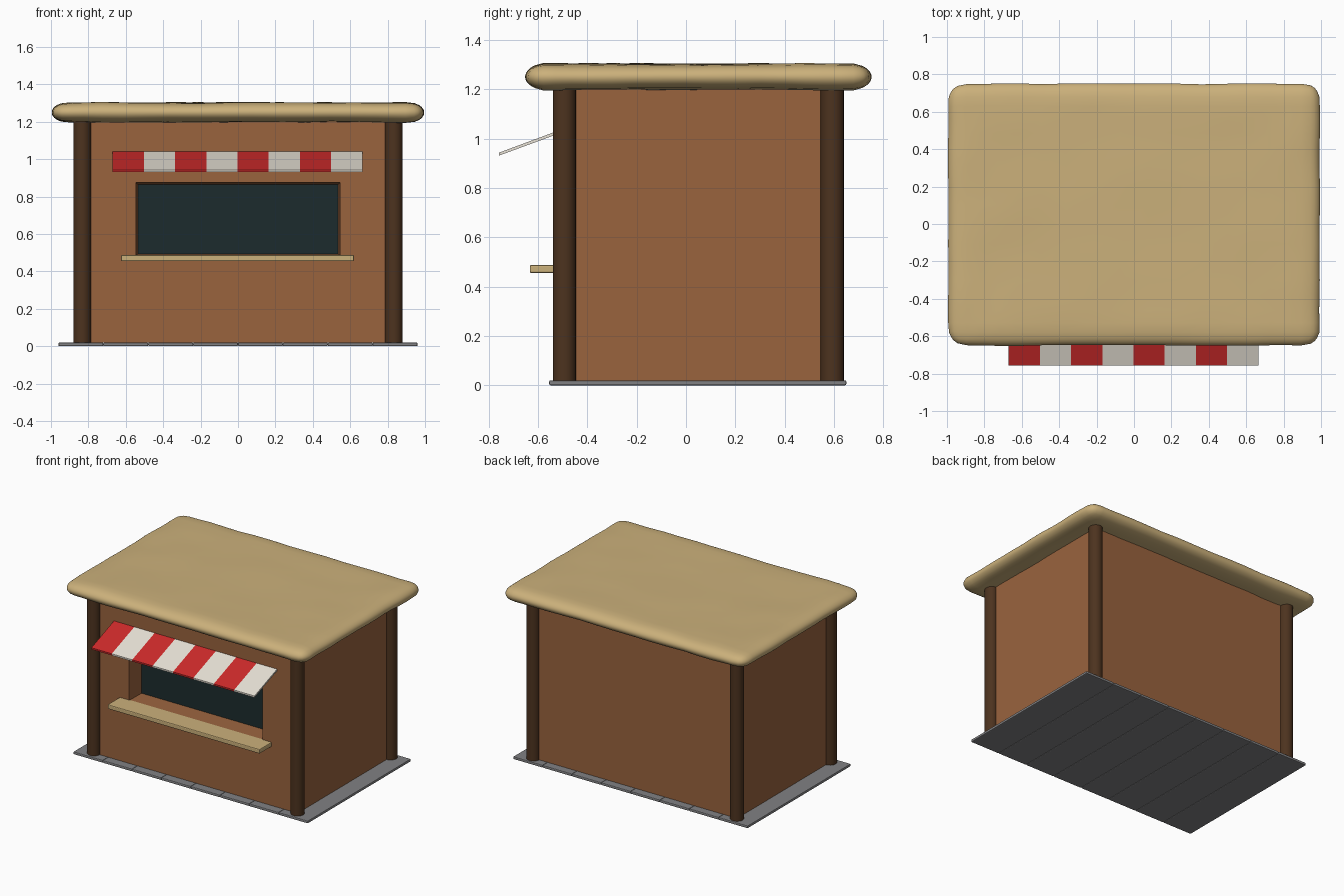
import bpy, bmesh, math
from mathutils import Vector, noise

if "Cube" in bpy.data.objects:
    bpy.data.objects.remove(bpy.data.objects["Cube"], do_unlink=True)


def material(name, r, g, b):
    """Flat material from display colour values, stored as linear."""
    col = [(c / 255) ** 2.2 for c in (r, g, b)] + [1]
    m = bpy.data.materials.new(name)
    m.use_nodes = True
    m.diffuse_color = col
    m.node_tree.nodes["Principled BSDF"].inputs["Base Color"].default_value = col
    return m


clay = material("clay wall", 152, 99, 64)
thatch = material("straw", 202, 175, 122)
timber = material("dark timber", 78, 54, 36)
glass = material("dark opening", 34, 47, 49)
stone = material("grey floor", 128, 128, 130)
red = material("red cloth", 202, 46, 46)
white = material("white cloth", 230, 224, 212)

MID_Y = 0.05                 # centre of the hut
HALF_X, HALF_Y = 0.833, 0.543  # post centres, wall planes


def finish(bm, name, mats, smooth=False):
    bmesh.ops.recalc_face_normals(bm, faces=bm.faces)
    mesh = bpy.data.meshes.new(name)
    bm.to_mesh(mesh)
    bm.free()
    for m in mats:
        mesh.materials.append(m)
    ob = bpy.data.objects.new(name, mesh)
    bpy.context.collection.objects.link(ob)
    if smooth:
        bpy.ops.object.select_all(action="DESELECT")
        ob.select_set(True)
        bpy.context.view_layer.objects.active = ob
        bpy.ops.object.shade_smooth_by_angle(angle=math.radians(40))
    return ob


def box(name, low, high, mat, bevel=0.0):
    bm = bmesh.new()
    bmesh.ops.create_cube(bm, size=1)
    low, high = Vector(low), Vector(high)
    for v in bm.verts:
        v.co = (low + high) / 2 + v.co * (high - low)
    if bevel:
        bmesh.ops.bevel(bm, geom=bm.edges[:], offset=bevel, segments=2,
                        profile=0.5, affect="EDGES")
    return finish(bm, name, [mat])


# Floor planks
PLANKS = 8
width = 1.92 / PLANKS
for i in range(PLANKS):
    x = -0.96 + i * width
    box(f"floor_plank_{i + 1}", (x, -0.555, 0), (x + width, 0.65, 0.02), stone, 0.006)

# Walls, with the serving window recessed into the front
bm = bmesh.new()
bmesh.ops.create_cube(bm, size=2)
for v in bm.verts:
    v.co = (v.co.x * HALF_X, MID_Y + v.co.y * HALF_Y, 0.62 + v.co.z * 0.6)
front = min(bm.faces, key=lambda f: f.calc_center_median().y)
bmesh.ops.inset_region(bm, faces=[front], thickness=0.2)


def place_window(face, half, low, high, y):
    mid = face.calc_center_median().z
    for v in face.verts:
        v.co = (math.copysign(half, v.co.x), y, high if v.co.z > mid else low)


wall_y = MID_Y - HALF_Y
place_window(front, 0.545, 0.486, 0.875, wall_y)
pane = bmesh.ops.extrude_discrete_faces(bm, faces=[front])["faces"][0]
place_window(pane, 0.535, 0.492, 0.865, wall_y + 0.13)
pane.material_index = 1
finish(bm, "walls", [clay, glass])

# Corner posts
for sx, side in ((1, "left"), (-1, "right")):
    for sy, end in ((-1, "front"), (1, "back")):
        bm = bmesh.new()
        bmesh.ops.create_cone(bm, cap_ends=True, segments=20, radius1=0.047,
                              radius2=0.047, depth=1.2)
        bmesh.ops.translate(bm, verts=bm.verts,
                            vec=(sx * HALF_X, MID_Y + sy * HALF_Y, 0.62))
        finish(bm, f"post_{end}_{side}", [timber], True)

# Counter shelf
box("counter", (-0.625, -0.633, 0.455), (0.62, wall_y + 0.01, 0.488), thatch, 0.006)

# Sloping striped awning
STRIPES = 8
stripe = 1.335 / STRIPES
bm = bmesh.new()
rows = []
for i in range(STRIPES + 1):
    x = -0.67 + i * stripe
    rows.append([bm.verts.new((x, y, z)) for y, z in
                 ((-0.757, 0.931), (wall_y, 1.028), (wall_y, 1.041), (-0.757, 0.943))])
for i in range(STRIPES):
    a, b = rows[i], rows[i + 1]
    for k in range(4):
        n = (k + 1) % 4
        bm.faces.new((a[k], a[n], b[n], b[k])).material_index = i % 2
bm.faces.new(rows[0])
bm.faces.new(rows[-1]).material_index = 1
finish(bm, "awning", [red, white])

# Lumpy thatched roof: a finely divided cushion with rounded rim
half = Vector((0.993, 0.7, 0.052))
rim = Vector((0.09, 0.09, 0.052))
inner = half - rim
bm = bmesh.new()
bmesh.ops.create_cube(bm, size=2)
bmesh.ops.subdivide_edges(bm, edges=bm.edges[:], cuts=20, use_grid_fill=True)
for v in bm.verts:
    p = Vector([math.sin(c * math.pi / 2) * h for c, h in zip(v.co, half)])
    core = Vector([max(-n, min(n, c)) for c, n in zip(p, inner)])
    out = Vector([(c - k) / r for c, k, r in zip(p, core, rim)]).normalized()
    p = core + out * rim
    lump = noise.noise(p * 5) * 0.007
    v.co = p + out * lump + Vector((0, MID_Y, 1.25))
finish(bm, "thatched_roof", [thatch], True)
